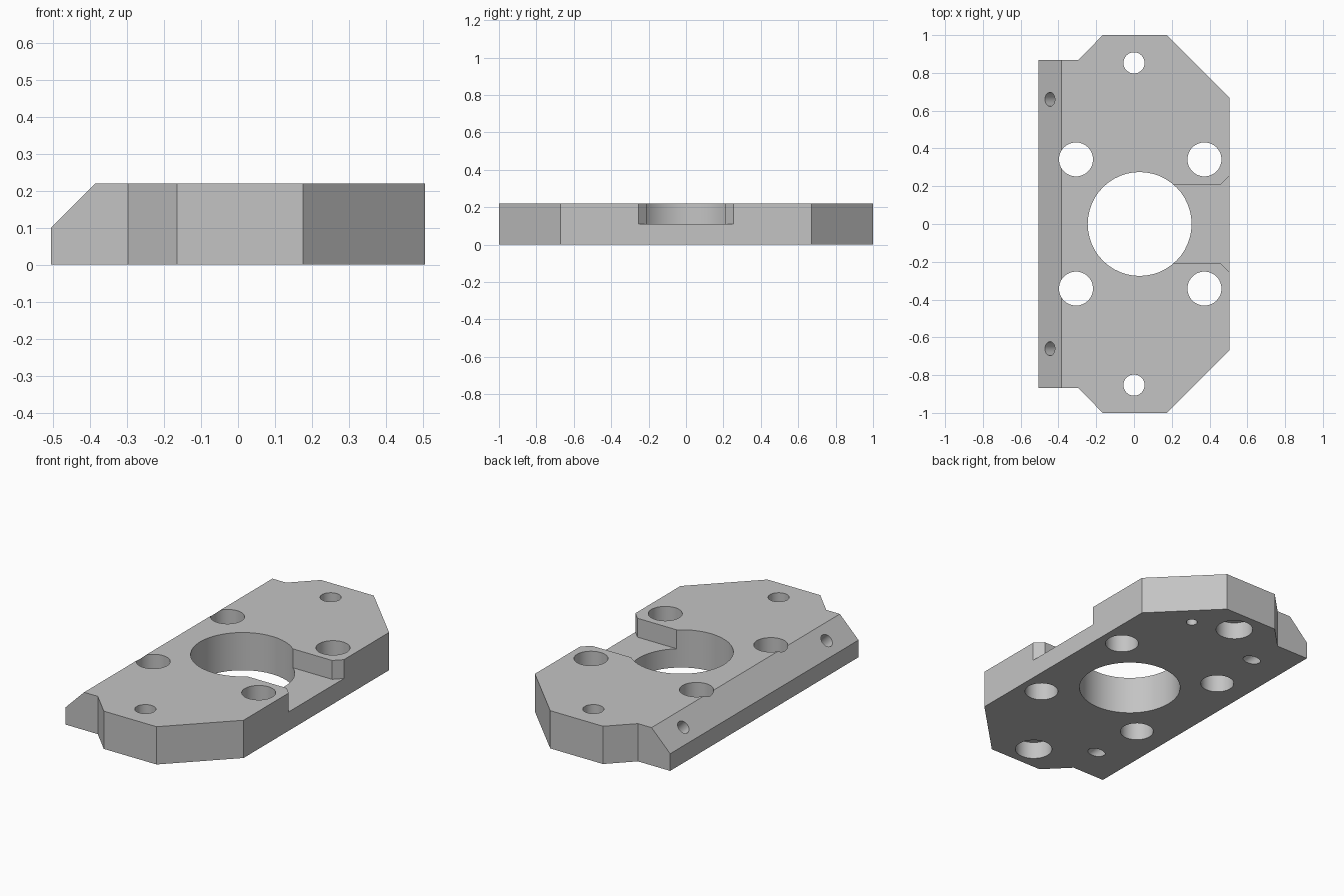
import bpy
import bmesh
from math import pi
from mathutils import Vector

default = bpy.data.objects.get("Cube")
if default:
    bpy.data.objects.remove(default, do_unlink=True)

HEIGHT = 0.22
SIDE = 0.505

grey = bpy.data.materials.new("machined_grey")
grey.use_nodes = True
colour = (0.55, 0.55, 0.55, 1)
grey.diffuse_color = colour
grey.node_tree.nodes["Principled BSDF"].inputs["Base Color"].default_value = colour


def add_object(name, bm):
    bmesh.ops.recalc_face_normals(bm, faces=bm.faces)
    mesh = bpy.data.meshes.new(name)
    bm.to_mesh(mesh)
    bm.free()
    mesh.materials.append(grey)
    obj = bpy.data.objects.new(name, mesh)
    bpy.context.collection.objects.link(obj)
    return obj


def prism(outline, bottom, top):
    bm = bmesh.new()
    face = bm.faces.new([bm.verts.new((x, y, bottom)) for x, y in outline])
    side = bmesh.ops.extrude_face_region(bm, geom=[face])
    verts = [v for v in side["geom"] if isinstance(v, bmesh.types.BMVert)]
    bmesh.ops.translate(bm, verts=verts, vec=(0, 0, top - bottom))
    return bm


def drill(name, centre, radius, depth, tilt=0):
    bm = bmesh.new()
    bmesh.ops.create_cone(bm, cap_ends=True, segments=48, radius1=radius,
                          radius2=radius, depth=depth)
    obj = add_object(name, bm)
    obj.location = centre
    obj.rotation_euler.y = tilt
    return obj


# Plate outline, mirrored front to back
half = [(SIDE, 0.67), (0.175, 1), (-0.165, 1), (-0.297, 0.867), (-SIDE, 0.867)]
bm = prism(half + [(x, -y) for x, y in reversed(half)], 0, HEIGHT)

# Sloped upper edge along one long side
cut = bmesh.ops.bisect_plane(
    bm, geom=bm.verts[:] + bm.edges[:] + bm.faces[:],
    plane_co=(-SIDE, 0, 0.1), plane_no=Vector((-1, 0, 1)).normalized(),
    clear_outer=True)
bmesh.ops.holes_fill(bm, edges=[e for e in bm.edges if e.is_boundary], sides=0)
plate = add_object("mounting_plate", bm)

# Central bore and the flared recess leading out of it
mid = HEIGHT / 2
cutters = [drill("central_bore", (0.03, 0, mid), 0.275, 1)]
slot = [(0.1, 0.21), (0.46, 0.21), (0.52, 0.27)]
cutters.append(add_object("recess", prism(
    slot + [(x, -y) for x, y in reversed(slot)], 0.11, 0.4)))

# Mirrored holes: four bolts, counterbored ends, slanted through holes
for s in (-1, 1):
    for x in (-0.307, 0.373):
        cutters.append(drill("bolt_hole", (x, s * 0.342, mid), 0.09, 1))
    cutters.append(drill("end_hole", (0, s * 0.853, mid), 0.056, 1))
    cutters.append(drill("end_counterbore", (0, s * 0.853, 0), 0.1, 0.2))
    cutters.append(drill("slanted_hole", (-0.445, s * 0.66, 0.16), 0.037, 1, -pi / 4))

# Small blind hole underneath
cutters.append(drill("blind_hole", (0.23, 0.765, 0), 0.03, 0.24))

# Cut everything, then remove the cutters
bpy.ops.object.select_all(action="DESELECT")
bpy.context.view_layer.objects.active = plate
plate.select_set(True)
for cutter in cutters:
    cutter.hide_render = True
    mod = plate.modifiers.new(cutter.name, "BOOLEAN")
    mod.operation = "DIFFERENCE"
    mod.solver = "EXACT"
    mod.object = cutter
    bpy.ops.object.modifier_apply(modifier=mod.name)
    bpy.data.objects.remove(cutter, do_unlink=True)

bpy.ops.object.shade_smooth_by_angle(angle=pi / 6)
